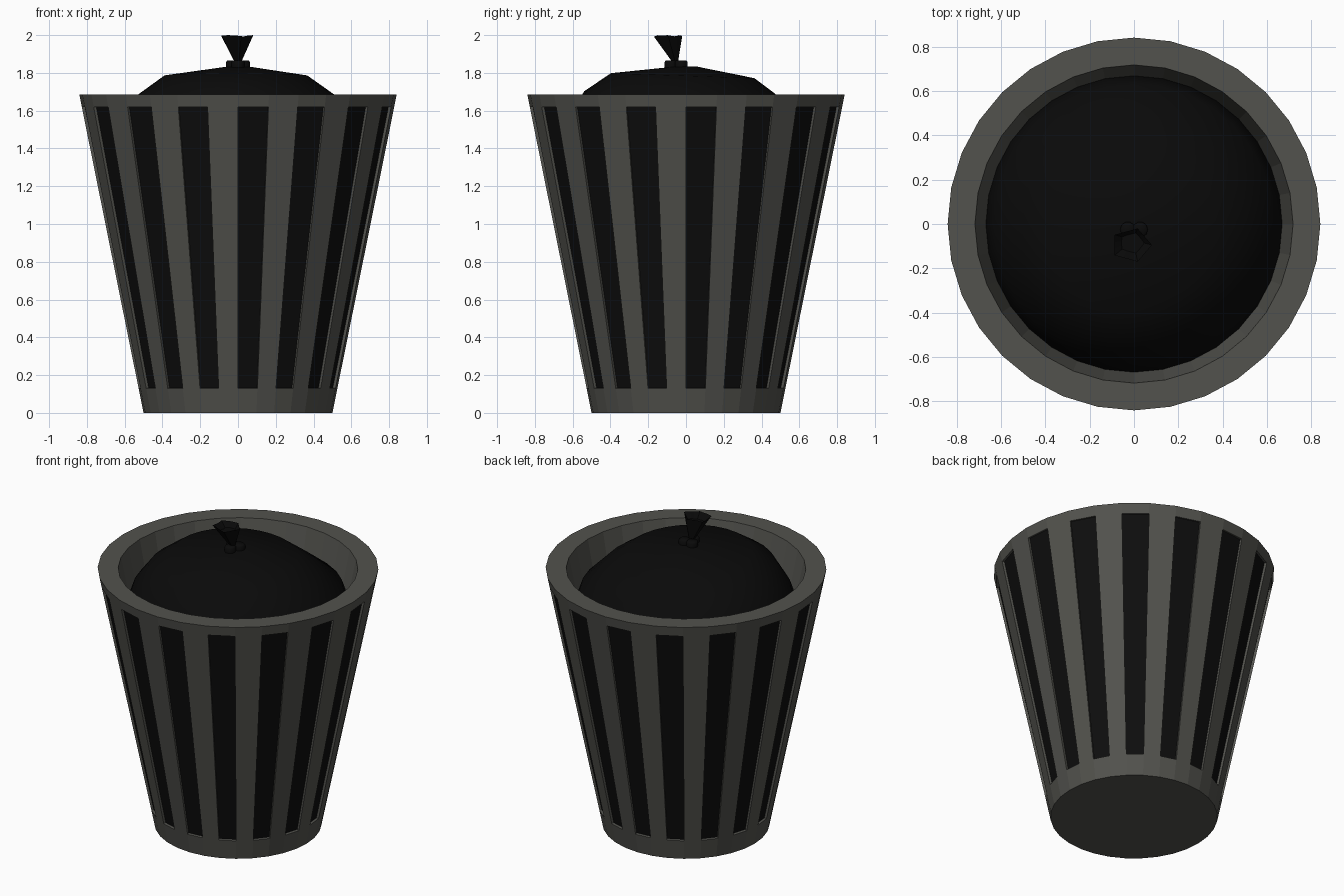
import bpy, bmesh
from math import sin, cos, pi, tau

if "Cube" in bpy.data.objects:
    bpy.data.objects.remove(bpy.data.objects["Cube"])


def material(name, rgb):
    m = bpy.data.materials.new(name)
    m.diffuse_color = (*rgb, 1)
    m.use_nodes = True
    m.node_tree.nodes["Principled BSDF"].inputs["Base Color"].default_value = m.diffuse_color
    return m


GREY = material("bin_grey", (0.085, 0.085, 0.075))
DARK = material("slot_black", (0.004, 0.004, 0.004))
BAG = material("bag_black", (0.003, 0.003, 0.003))


def finish(bm, name, mats, smooth=False):
    me = bpy.data.meshes.new(name)
    bm.to_mesh(me)
    bm.free()
    for m in mats:
        me.materials.append(m)
    for p in me.polygons:
        p.use_smooth = smooth
    ob = bpy.data.objects.new(name, me)
    bpy.context.collection.objects.link(ob)
    return ob


def lathe(bm, profile, n, warp=lambda r, a, z: (r * cos(a), r * sin(a), z)):
    """Rings of n points joined by quads, capped at both ends; returns the bands."""
    rings = [[bm.verts.new(warp(r, tau * i / n, z)) for i in range(n)] for r, z in profile]
    bands = [[bm.faces.new((lo[i], lo[(i + 1) % n], hi[(i + 1) % n], hi[i])) for i in range(n)]
             for lo, hi in zip(rings, rings[1:])]
    bm.faces.new(rings[0][::-1])
    bm.faces.new(rings[-1])
    return bands


# Tapered bin shell with every second facet sunk as a dark slot
def bin_radius(z):
    return 0.5 + 0.34 * z / 1.685


bm = bmesh.new()
bands = lathe(bm, [(0.5, 0), (bin_radius(0.13), 0.13), (bin_radius(1.62), 1.62),
                   (0.84, 1.685), (0.717, 1.685), (0.40, 0.10)], 32)
bm.normal_update()
slots = bmesh.ops.extrude_discrete_faces(bm, faces=bands[1][::2])["faces"]
for f in slots:
    f.material_index = 1
    bmesh.ops.translate(bm, verts=f.verts, vec=-0.015 * f.normal)
finish(bm, "bin", [GREY, DARK])


# Filled bag with a slightly lopsided, faceted dome
def bag_warp(r, a, z):
    upper = 1 if z > 1.6 and r > 0.1 else 0
    k = 1 + upper * 0.012 * sin(3 * a + 1)
    x, y = r * k * cos(a), r * k * sin(a)
    return x - 0.015 * upper, y - 0.015 * upper, z - 0.035 * y * upper


bm = bmesh.new()
lathe(bm, [(0.38, 0.12), (0.655, 1.38), (0.668, 1.45), (0.63, 1.56),
           (0.52, 1.685), (0.38, 1.785), (0.06, 1.833)], 32, bag_warp)
finish(bm, "bag", [BAG], True)

# Knot made of three small flattened lobes
for i, (x, y) in enumerate([(-0.028, -0.025), (0.028, -0.025), (0.0, -0.08)]):
    bm = bmesh.new()
    lathe(bm, [(0.032, 1.81), (0.035, 1.825), (0.035, 1.858), (0.028, 1.866)], 10,
          lambda r, a, z: (x + r * cos(a), y + r * sin(a), z))
    finish(bm, f"knot_lobe_{i + 1}", [BAG], True)


# Gathered bag end flaring up from the knot, hollow on top
def flare_warp(r, a, z):
    t = (z - 1.85) / 0.15
    k = 1 + 0.13 * t * cos(5 * a)
    return (-0.012 * t + r * k * cos(a), -0.055 - 0.04 * t + 0.85 * r * k * sin(a),
            z - 0.008 * t * (1 - cos(3 * a + 0.6)) / 2)


bm = bmesh.new()
lathe(bm, [(0.014, 1.85), (0.082, 2.0), (0.05, 1.965)], 15, flare_warp)
finish(bm, "bag_tie_flare", [BAG])
